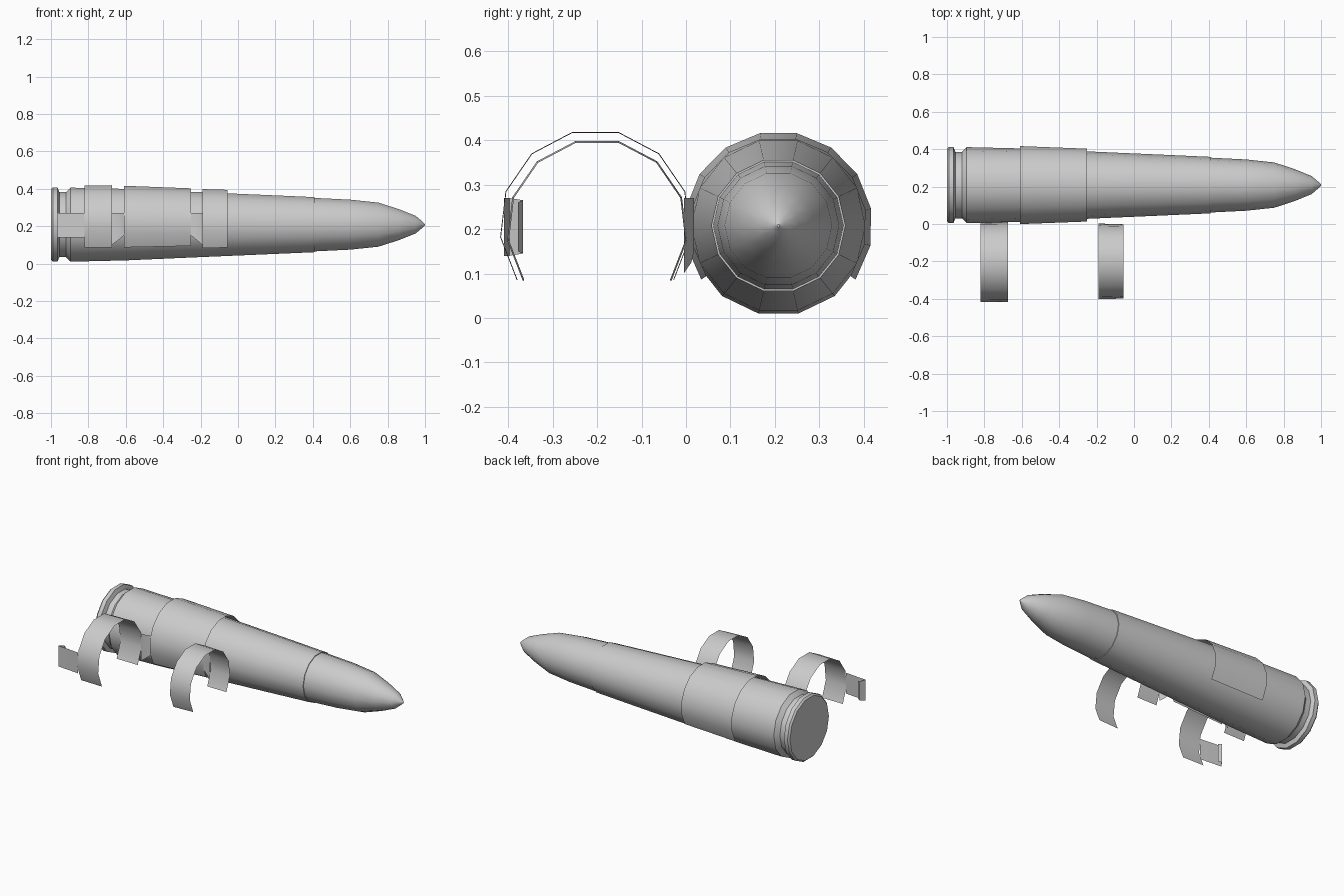
import bpy
import bmesh
from math import radians, cos, sin, tau

if "Cube" in bpy.data.objects:
    bpy.data.objects.remove(bpy.data.objects["Cube"])


def finish(name, bm, angle):
    mesh = bpy.data.meshes.new(name)
    bm.to_mesh(mesh)
    bm.free()
    ob = bpy.data.objects.new(name, mesh)
    bpy.context.collection.objects.link(ob)
    bpy.ops.object.select_all(action='DESELECT')
    ob.select_set(True)
    bpy.context.view_layer.objects.active = ob
    bpy.ops.object.shade_smooth_by_angle(angle=radians(angle))
    return ob


def lathe(name, profile, y, z, sides=14):
    """Closed solid of revolution along x from (x, radius) points."""
    bm = bmesh.new()
    rings = [[bm.verts.new((x, y + r * cos(tau * i / sides), z + r * sin(tau * i / sides)))
              for i in range(sides)] for x, r in profile]
    for a, b in zip(rings, rings[1:]):
        for i in range(sides):
            j = (i + 1) % sides
            bm.faces.new((a[i], a[j], b[j], b[i]))
    bm.faces.new(rings[0])
    bm.faces.new(rings[-1])
    bmesh.ops.recalc_face_normals(bm, faces=bm.faces)
    return finish(name, bm, 35)


def clip(name, x0, x1, r0, r1, y, z, segs=9):
    """C-shaped sheet band, open at the bottom."""
    bm = bmesh.new()
    prev = None
    for i in range(segs + 1):
        a = radians(-35 + 250 * i / segs)
        pair = [bm.verts.new((x, y + r * cos(a), z + r * sin(a)))
                for x, r in ((x0, r0), (x1, r1))]
        if prev:
            bm.faces.new((prev[0], pair[0], pair[1], prev[1]))
        prev = pair
    bmesh.ops.reverse_faces(bm, faces=bm.faces)
    return finish(name, bm, 60)


def strip(name, stations):
    """Upright sheet through stations of (x, y, bottom z, top z)."""
    bm = bmesh.new()
    prev = None
    for x, y, lo, hi in stations:
        pair = [bm.verts.new((x, y, lo)), bm.verts.new((x, y, hi))]
        if prev:
            bm.faces.new((prev[0], pair[0], pair[1], prev[1]))
        prev = pair
    return finish(name, bm, 40)


CY, CZ = 0.208, 0.208

# Case with rim and extractor groove
lathe("case", [(-1.0, 0.193), (-0.99, 0.203), (-0.965, 0.203), (-0.955, 0.178),
               (-0.92, 0.178), (-0.895, 0.203), (-0.6, 0.196), (-0.2, 0.178),
               (0.12, 0.164), (0.41, 0.151)], CY, CZ)

# Pointed nose
lathe("nose", [(0.40, 0.147), (0.6, 0.137), (0.75, 0.121), (0.86, 0.085),
               (0.95, 0.048), (0.985, 0.018), (1.0, 0.003)], CY, CZ)

# Link sleeve around the case
clip("link_sleeve", -0.61, -0.25, 0.212, 0.198, CY, CZ, 11)

# Two empty loops for the neighbouring round
clip("rear_loop", -0.82, -0.675, 0.214, 0.216, -0.204, 0.209)
clip("front_loop", -0.19, -0.055, 0.204, 0.2, -0.2, 0.2)

# Bridges between sleeve and loops
strip("rear_bridge", [(-0.675, 0.005, 0.10, 0.27), (-0.64, 0.003, 0.125, 0.27),
                      (-0.61, 0.012, 0.15, 0.27)])
strip("front_bridge", [(-0.25, 0.018, 0.15, 0.27), (-0.22, 0.012, 0.125, 0.27),
                       (-0.19, -0.005, 0.10, 0.27)])

# Locating tab with hooked end
strip("tab", [(-0.82, -0.41, 0.14, 0.27), (-0.89, -0.403, 0.14, 0.27),
              (-0.965, -0.397, 0.14, 0.27), (-0.945, -0.367, 0.145, 0.265),
              (-0.925, -0.378, 0.15, 0.26)])
